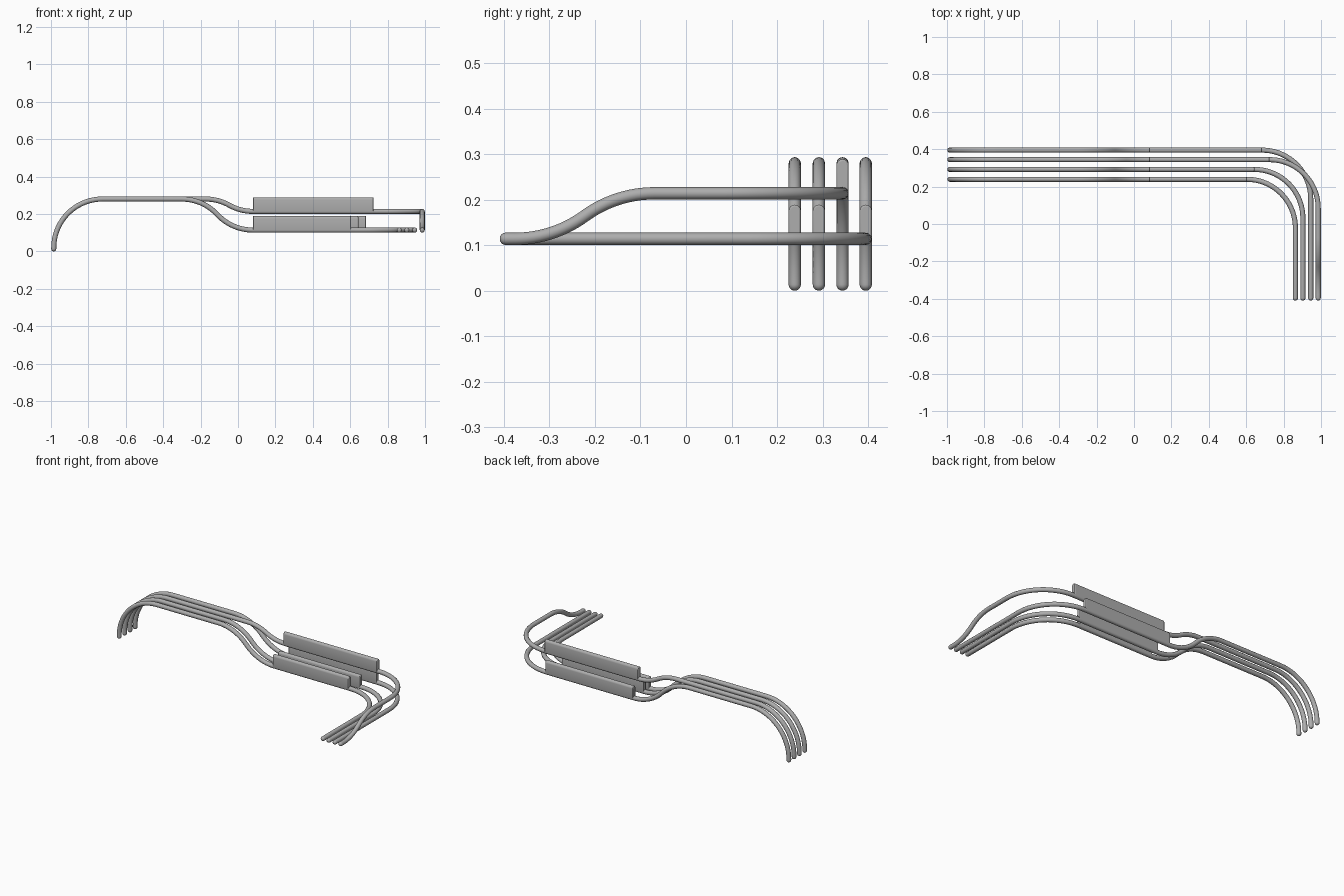
import bpy
import bmesh
from math import acos, sin, cos, pi
from mathutils import Vector

cube = bpy.data.objects.get("Cube")
if cube:
    bpy.data.objects.remove(cube, do_unlink=True)

RADIUS = 0.0135   # tube radius
BEND = 0.26       # centreline radius of every bend
TOP, UPPER, LOWER = 0.28, 0.214, 0.114
X_START, X_BLADE, Y_END = -0.985, 0.08, -0.396
UP = Vector((0, 0, 1))

grey = bpy.data.materials.new("matte grey")
grey.use_nodes = True
grey.diffuse_color = (0.42, 0.42, 0.42, 1)
grey.node_tree.nodes["Principled BSDF"].inputs["Base Color"].default_value = (0.42, 0.42, 0.42, 1)


def arc(center, a, b, start, end, steps=18):
    """Points on a circular arc in the plane of unit vectors a and b."""
    angles = [start + (end - start) * i / steps for i in range(steps + 1)]
    return [center + BEND * (cos(t) * a + sin(t) * b) for t in angles]


def s_bend_length(drop):
    return 2 * BEND * sin(acos(1 - drop / (2 * BEND)))


def s_bend(start, direction, drop):
    """Two tangent arcs that lower the tube by drop."""
    angle = acos(1 - drop / (2 * BEND))
    end = start + direction * s_bend_length(drop) - UP * drop
    first = arc(start - UP * BEND, UP, direction, 0, angle, 12)
    second = arc(end + UP * BEND, -UP, -direction, angle, 0, 12)
    return first + second[1:]


def finish(obj):
    bpy.ops.object.select_all(action='DESELECT')
    obj.select_set(True)
    bpy.context.view_layer.objects.active = obj
    if obj.type == 'CURVE':
        bpy.ops.object.convert(target='MESH')
    bpy.ops.object.shade_smooth_by_angle(angle=pi / 5)


def make_tube(name, points):
    """Round tube along the points with domed ends."""
    dome = [i * pi / 12 for i in range(1, 6)]
    head = (points[0] - points[1]).normalized() * RADIUS
    tail = (points[-1] - points[-2]).normalized() * RADIUS
    path = [(points[0] + head * sin(t), cos(t)) for t in reversed(dome)]
    path += [(p, 1) for p in points]
    path += [(points[-1] + tail * sin(t), cos(t)) for t in dome]
    data = bpy.data.curves.new(name, 'CURVE')
    data.dimensions = '3D'
    data.bevel_depth = RADIUS
    data.bevel_resolution = 4
    data.use_fill_caps = True
    spline = data.splines.new('POLY')
    spline.points.add(len(path) - 1)
    for point, (co, scale) in zip(spline.points, path):
        point.co = (*co, 1)
        point.radius = scale
    data.materials.append(grey)
    obj = bpy.data.objects.new(name, data)
    bpy.context.collection.objects.link(obj)
    finish(obj)


def make_blade(name, y, z, x_end):
    """Tall plate with rounded long edges standing on the tube."""
    bm = bmesh.new()
    steps = 8
    height = 0.075 - RADIUS
    ring = []
    for half, lift in ((0, height), (pi, 0)):
        for i in range(steps + 1):
            t = half + pi * i / steps
            ring.append(bm.verts.new((X_BLADE, y + RADIUS * cos(t), z + lift + RADIUS * sin(t))))
    face = bm.faces.new(ring)
    out = bmesh.ops.extrude_face_region(bm, geom=[face])
    verts = [v for v in out["geom"] if isinstance(v, bmesh.types.BMVert)]
    bmesh.ops.translate(bm, vec=(x_end - X_BLADE, 0, 0), verts=verts)
    bmesh.ops.recalc_face_normals(bm, faces=bm.faces)
    mesh = bpy.data.meshes.new(name)
    bm.to_mesh(mesh)
    bm.free()
    mesh.materials.append(grey)
    obj = bpy.data.objects.new(name, mesh)
    bpy.context.collection.objects.link(obj)
    finish(obj)
    bevel = obj.modifiers.new("soft ends", 'BEVEL')
    bevel.width = 0.004
    bevel.segments = 2
    bevel.limit_method = 'ANGLE'
    bevel.angle_limit = pi / 3


# name, row position, level, start of the side bend
ROWS = (
    ("front", 0.239, LOWER, 0.603),
    ("second", 0.292, LOWER, 0.643),
    ("crossing", 0.344, UPPER, 0.725),
    ("back", 0.395, LOWER, 0.685),
)
X, Y = Vector((1, 0, 0)), Vector((0, 1, 0))

for name, y, level, x_bend in ROWS:
    # hooked end, level run and step down to the blade
    points = [Vector((X_START, y, RADIUS))]
    points += arc(Vector((X_START + BEND, y, TOP - BEND)), -X, UP, 0, pi / 2)
    step = X_BLADE - s_bend_length(TOP - level)
    points += s_bend(Vector((step, y, TOP)), X, TOP - level)
    # side bend towards the front
    points += arc(Vector((x_bend, y - BEND, level)), Y, X, 0, pi / 2)
    x = x_bend + BEND
    # raised tube steps down to join the others
    if level > LOWER:
        drop = level - LOWER
        points += s_bend(Vector((x, Y_END + 0.02 + s_bend_length(drop), level)), -Y, drop)
    points.append(Vector((x, Y_END, LOWER)))
    make_tube(name + "_tube", points)
    make_blade(name + "_blade", y, level, x_bend)
